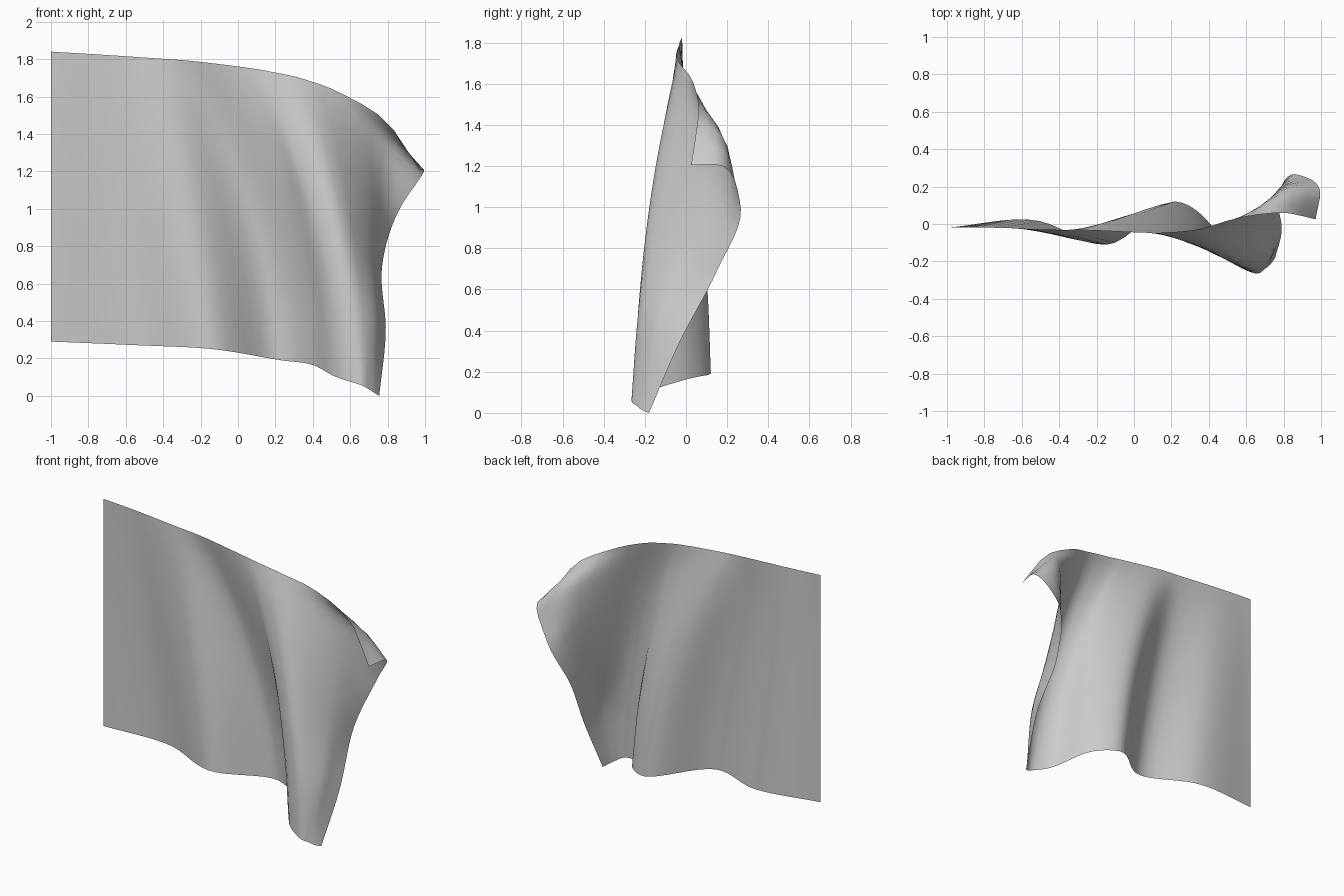
import bpy
from mathutils import Vector

cube = bpy.data.objects.get("Cube")
if cube:
    bpy.data.objects.remove(cube, do_unlink=True)

ROWS = [0, .25, .5, .75, .9, 1]


def fold(bottom, top, bow=(0, 0, 0)):
    """Crest or trough of a fold, running from the lower hem to the upper hem."""
    bottom, top, bow = Vector(bottom), Vector(top), Vector(bow)
    return [bottom.lerp(top, v) + bow * 4 * v * (1 - v) for v in ROWS]


def path(*points):
    return [Vector(p) for p in points]


def spline(knots, points, t):
    """Smooth curve through points placed at uneven knots."""
    last = len(knots) - 1
    i = max(k for k in range(last) if knots[k] <= t)

    def slope(k):
        a, b = max(k - 1, 0), min(k + 1, last)
        if a == k or b == k:
            return (points[b] - points[a]) / (knots[b] - knots[a])
        before = (points[k] - points[a]) / (knots[k] - knots[a])
        after = (points[b] - points[k]) / (knots[b] - knots[k])
        w = (knots[k] - knots[a]) / (knots[b] - knots[a])
        return before.lerp(after, w)

    h = knots[i + 1] - knots[i]
    s = (t - knots[i]) / h
    return (points[i] * (1 + 2 * s) * (1 - s) ** 2
            + points[i + 1] * s * s * (3 - 2 * s)
            + slope(i) * h * s * (1 - s) ** 2
            + slope(i + 1) * h * s * s * (s - 1))


# Fold lines from the straight hoist edge to the loose fly edge
hoist = fold((-1, -.02, .29), (-1, -.02, 1.84))
small_trough = fold((-.53, .02, .27), (-.75, -.02, 1.825))
small_crest = fold((-.14, -.11, .25), (-.45, -.03, 1.805), (.03, -.01, 0))
deep_trough = fold((.23, .12, .19), (-.2, -.035, 1.785), (.08, .03, 0))
steep_side = fold((.4, .01, .165), (.02, -.045, 1.758), (.085, -.01, 0))
crest_shoulder = fold((.525, -.2, .1), (.18, -.045, 1.732), (.07, -.035, 0))
main_crest = fold((.65, -.265, .06), (.36, -.025, 1.691), (.06, -.04, 0))
turn_back = path((.70, -.24, .035), (.73, -.16, .42), (.7, -.04, .79),
                 (.67, .06, 1.22), (.63, .07, 1.46), (.57, .035, 1.608))
inner_fly = path((.73, -.215, .015), (.76, -.1, .38), (.745, .06, .74),
                 (.78, .195, 1.15), (.82, .175, 1.36), (.8, .06, 1.46))
fly_edge = path((.755, -.18, 0), (.79, -.03, .345), (.77, .15, .69),
                (.87, .265, 1.01), (.995, .18, 1.2), (.97, .025, 1.205))

columns = [hoist, small_trough, small_crest, deep_trough, steep_side,
           crest_shoulder, main_crest, turn_back, inner_fly, fly_edge]
spacing = [0, .42, .8, 1.2, 1.42, 1.62, 1.78, 1.93, 2.06, 2.18]

# Cloth sheet woven through the fold lines
ACROSS, UP = 44, 30
verts = []
for j in range(UP + 1):
    row = [spline(ROWS, column, j / UP) for column in columns]
    verts += [spline(spacing, row, spacing[-1] * i / ACROSS)
              for i in range(ACROSS + 1)]

faces = []
for j in range(UP):
    for i in range(ACROSS):
        a = j * (ACROSS + 1) + i
        b = a + ACROSS + 1
        faces.append((a, a + 1, b + 1, b))

mesh = bpy.data.meshes.new("flag_cloth")
mesh.from_pydata(verts, [], faces)
mesh.polygons.foreach_set("use_smooth", [True] * len(faces))
flag = bpy.data.objects.new("flag_cloth", mesh)
bpy.context.collection.objects.link(flag)

# Plain grey cloth
grey = bpy.data.materials.new("grey_cloth")
grey.use_nodes = True
colour = (.6, .6, .6, 1)
grey.diffuse_color = colour
grey.node_tree.nodes["Principled BSDF"].inputs["Base Color"].default_value = colour
mesh.materials.append(grey)
